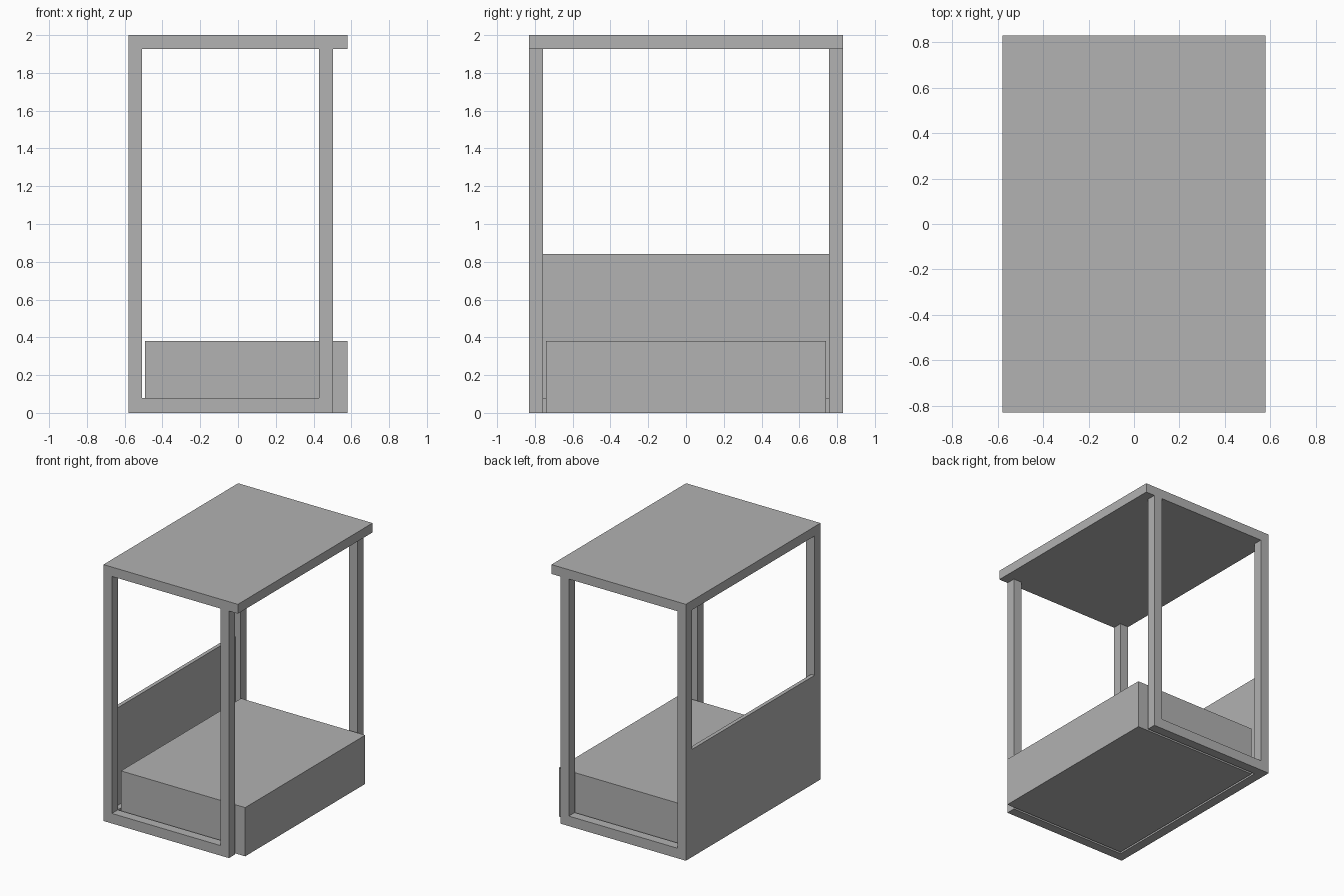
import bpy
import bmesh
from mathutils import Matrix, Vector

default = bpy.data.objects.get("Cube")
if default:
    bpy.data.objects.remove(default, do_unlink=True)

# One plain grey for the whole model
grey = bpy.data.materials.new("plain_grey")
grey.use_nodes = True
colour = (0.445, 0.445, 0.445, 1)
grey.diffuse_color = colour
grey.node_tree.nodes["Principled BSDF"].inputs["Base Color"].default_value = colour


def box(name, low, high):
    """Axis-aligned block between two corners."""
    low, high = Vector(low), Vector(high)
    bm = bmesh.new()
    bmesh.ops.create_cube(bm, size=1, matrix=Matrix.Translation((low + high) / 2)
                          @ Matrix.Diagonal((high - low).to_4d()))
    mesh = bpy.data.meshes.new(name)
    bm.to_mesh(mesh)
    bm.free()
    mesh.materials.append(grey)
    obj = bpy.data.objects.new(name, mesh)
    bpy.context.collection.objects.link(obj)
    return obj


X, Y = 0.58, 0.83          # half width and half depth
BAR = 0.073                # frame bar thickness
POST_X = 0.503             # outer face of the open-side posts
RAIL = 0.078               # bottom rail height
ROOF = 2 - BAR             # underside of the roof

# Roof slab, overhanging the open side
box("roof", (-X, -Y, ROOF), (X, Y, 2))

# Posts and bottom rails of the front and back frames
for side, y in (("front", -Y), ("back", Y - BAR)):
    box(side + "_right_post", (-X, y, 0), (-X + BAR, y + BAR, ROOF))
    box(side + "_left_post", (POST_X - BAR, y, 0), (POST_X, y + BAR, ROOF))
    box(side + "_bottom_rail", (-X + BAR, y, 0), (POST_X - BAR, y + BAR, RAIL))

# Closed side: bottom rail with a thin panel above it
box("side_bottom_rail", (-X, -Y + BAR, 0), (-X + BAR, Y - BAR, RAIL))
box("side_panel", (-X, -Y + BAR, RAIL), (-X + 0.03, Y - BAR, 0.84))

# Low platform block sitting inside the frame
box("platform", (-0.492, -0.74, 0), (X, 0.74, 0.38))
